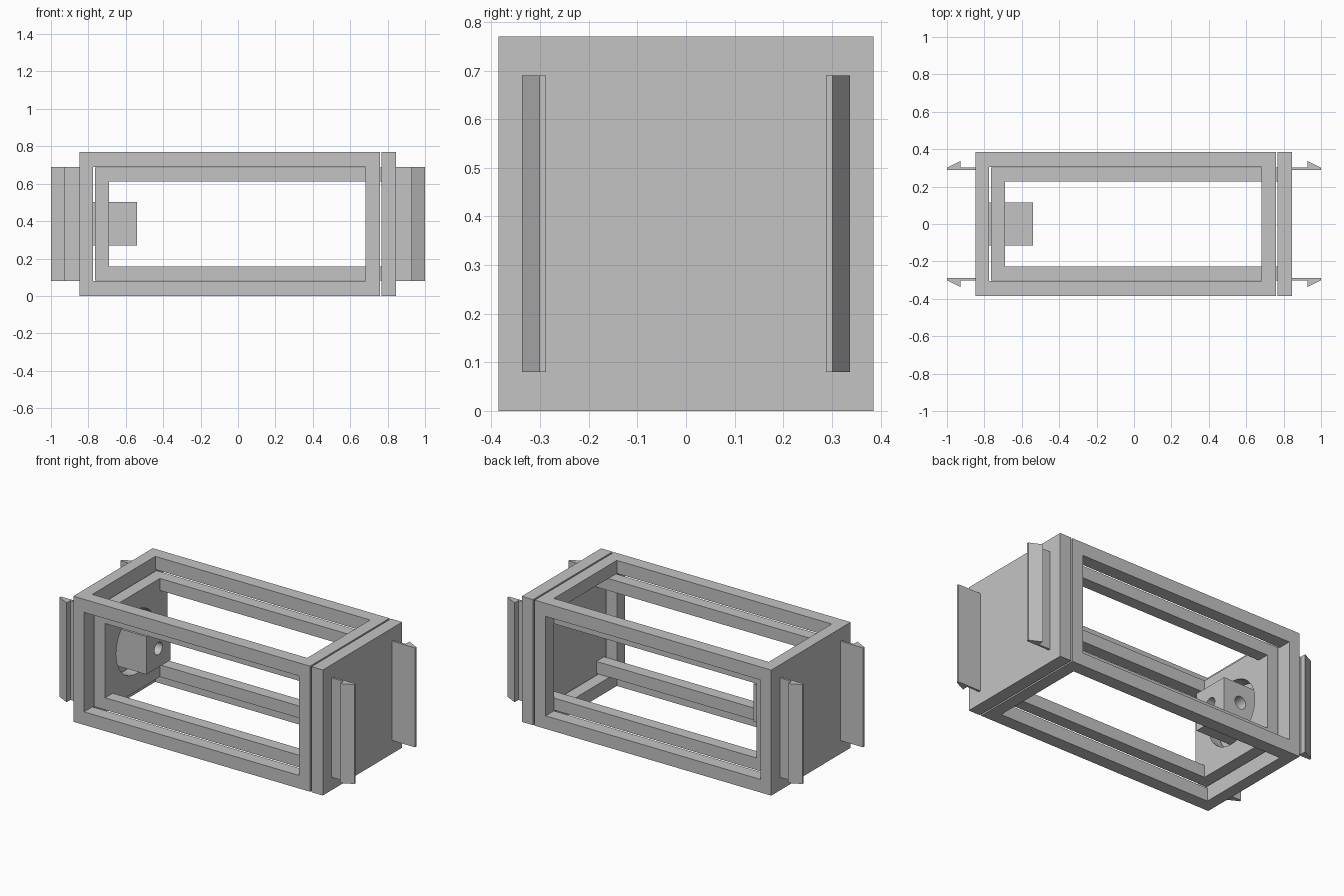
import bpy, bmesh, math
from mathutils import Matrix, Vector

if "Cube" in bpy.data.objects:
    bpy.data.objects.remove(bpy.data.objects["Cube"])

grey = bpy.data.materials.new("plain grey")
grey.diffuse_color = (0.55, 0.55, 0.55, 1)
grey.use_nodes = True
grey.node_tree.nodes["Principled BSDF"].inputs["Base Color"].default_value = grey.diffuse_color


def finish(name, bm):
    bmesh.ops.recalc_face_normals(bm, faces=bm.faces)
    mesh = bpy.data.meshes.new(name)
    bm.to_mesh(mesh)
    bm.free()
    mesh.materials.append(grey)
    ob = bpy.data.objects.new(name, mesh)
    bpy.context.collection.objects.link(ob)
    return ob


def box(name, x, y, z):
    """Box from (min, max) ranges."""
    bm = bmesh.new()
    bmesh.ops.create_cube(bm, size=1)
    for v in bm.verts:
        v.co = Vector([(r[0] + r[1]) / 2 + c * (r[1] - r[0])
                       for c, r in zip(v.co, (x, y, z))])
    return finish(name, bm)


def rod(name, axis, centre, radius, length, sides=48):
    bm = bmesh.new()
    bmesh.ops.create_cone(bm, cap_ends=True, segments=sides, radius1=radius,
                          radius2=radius, depth=length)
    turn = Matrix.Rotation(math.pi / 2, 4, 'Y' if axis == 'x' else 'X')
    bmesh.ops.transform(bm, matrix=Matrix.Translation(centre) @ turn, verts=bm.verts)
    return finish(name, bm)


def combine(ob, others, operation):
    """Boolean the others into ob, then remove them."""
    for other in others:
        mod = ob.modifiers.new("combine", 'BOOLEAN')
        mod.operation, mod.solver, mod.object = operation, 'EXACT', other
        bpy.context.view_layer.objects.active = ob
        bpy.ops.object.modifier_apply(modifier=mod.name)
        bpy.data.objects.remove(other, do_unlink=True)


H = 0.385            # half width, also the centre height
W = 0.305            # half width of the openings
full_y, full_z = (-H, H), (0, 2 * H)
open_y, open_z = (-W, W), (H - W, H + W)

# Outer cage: closed left wall, four corner rails, open ring on the right
cage = box("outer_cage", (-0.848, 0.758), full_y, full_z)
combine(cage, [
    box("cavity", (-0.775, 0.9), open_y, open_z),
    box("side_windows", (-0.775, 0.683), (-1, 1), open_z),
    box("top_windows", (-0.775, 0.683), open_y, (-1, 2)),
], 'DIFFERENCE')

# Sliding inner frame: end cap, four rails and a holed plate
S = W - 0.003
box("end_cap", (0.768, 0.845), full_y, full_z)
plate = box("inner_plate", (-0.765, -0.69), (-S, S), (H - S, H + S))
combine(plate, [rod("plate_hole", 'x', (-0.73, 0, H), 0.195, 0.3)], 'DIFFERENCE')
for sy in (-1, 1):
    for sz in (-1, 1):
        box("inner_rail", (-0.69, 0.768),
            sorted((sy * 0.228, sy * S)),
            sorted((H + sz * 0.228, H + sz * S)))

# Mounting block on the left wall with two meeting bores
block = box("mounting_block", (-0.775, -0.54), (-0.116, 0.116), (H - 0.116, H + 0.116))
combine(block, [
    rod("end_bore", 'x', (-0.57, 0, H), 0.038, 0.17),
    rod("side_bore", 'y', (-0.655, 0.07, H), 0.038, 0.22),
], 'DIFFERENCE')

# Snap clips with outward barbs at both ends
profile = [(0.845, 0.288), (1.0, 0.288), (1.0, 0.301), (0.927, 0.337),
           (0.927, 0.301), (0.845, 0.301)]
for sx in (-1, 1):
    for sy in (-1, 1):
        bm = bmesh.new()
        face = bm.faces.new([bm.verts.new((sx * x, sy * y, H - W)) for x, y in profile])
        ext = bmesh.ops.extrude_face_region(bm, geom=[face])
        bmesh.ops.translate(bm, vec=(0, 0, 2 * W), verts=[
            v for v in ext["geom"] if isinstance(v, bmesh.types.BMVert)])
        finish("snap_clip", bm)

# Smooth the round bores only
for ob in (plate, block):
    bpy.ops.object.select_all(action='DESELECT')
    ob.select_set(True)
    bpy.context.view_layer.objects.active = ob
    bpy.ops.object.shade_smooth_by_angle(angle=math.radians(30))
